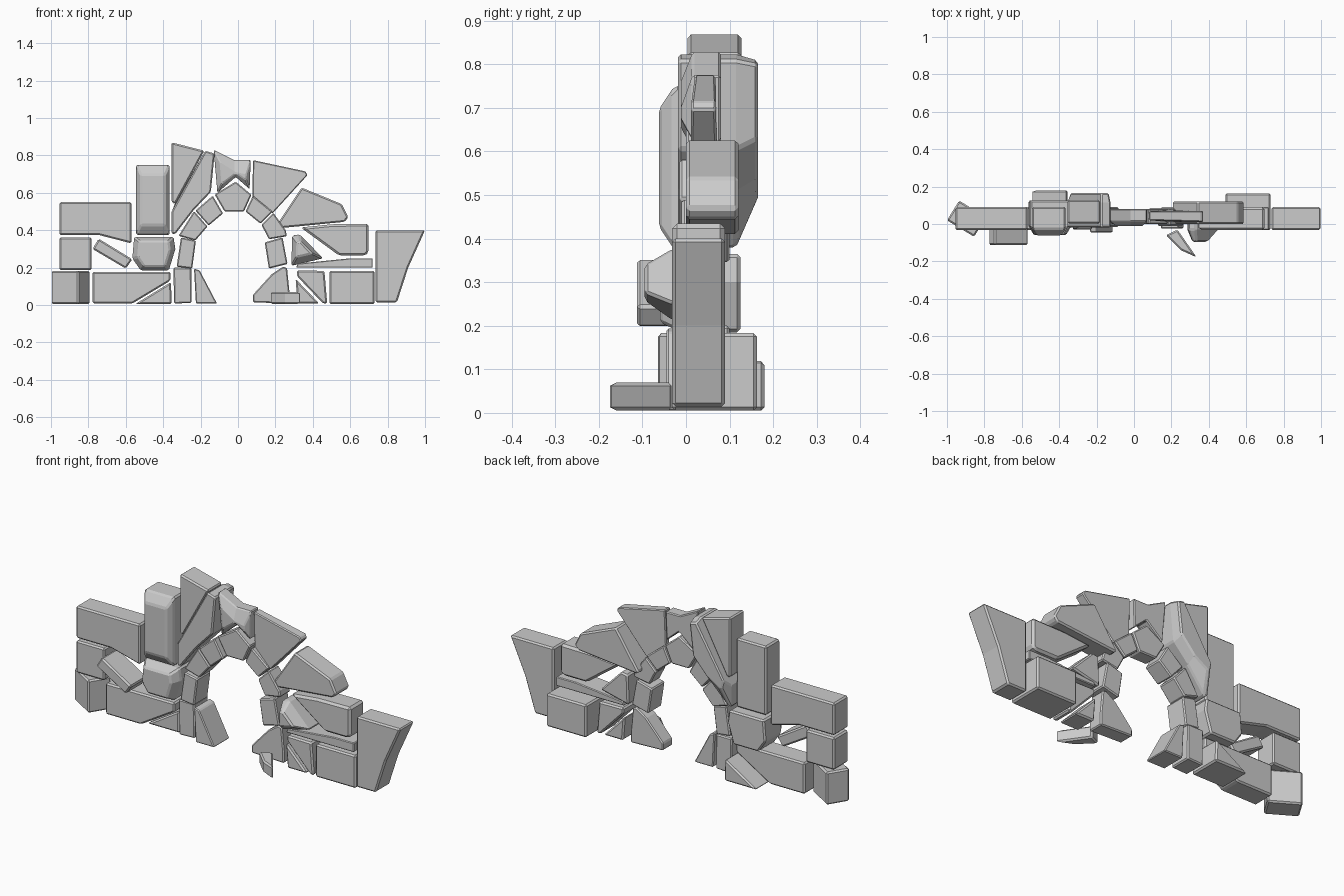
import bpy, bmesh
from mathutils import Vector


def finish(name, bm, bevel):
    bmesh.ops.recalc_face_normals(bm, faces=bm.faces)
    me = bpy.data.meshes.new(name)
    bm.to_mesh(me)
    bm.free()
    ob = bpy.data.objects.new(name, me)
    bpy.context.collection.objects.link(ob)
    if bevel:
        m = ob.modifiers.new("chipped_edges", 'BEVEL')
        m.width = bevel
        m.segments = 1
        m.limit_method = 'ANGLE'
    return ob


def loft(name, rings, bevel=0.008):
    """Skin a stack of matching point rings and cap both ends."""
    bm = bmesh.new()
    vs = [[bm.verts.new(p) for p in r] for r in rings]
    n = len(vs[0])
    for a, b in zip(vs, vs[1:]):
        for i in range(n):
            j = (i + 1) % n
            bm.faces.new((a[i], a[j], b[j], b[i]))
    bm.faces.new(vs[0])
    bm.faces.new(vs[-1])
    return finish(name, bm, bevel)


def stone(name, pts, y0, y1, nose=0, nose_scale=0.6, tail=0, tail_scale=0.6, bevel=0.008):
    """Stone with an x/z outline from y0 to y1; nose/tail taper the front/back."""
    c = Vector((sum(p[0] for p in pts) / len(pts), sum(p[1] for p in pts) / len(pts)))

    def ring(y, s):
        return [(c.x + (p[0] - c.x) * s, y, c.y + (p[1] - c.y) * s) for p in pts]
    rings = [ring(y0 + nose, 1), ring(y1 - tail, 1)]
    if nose:
        rings.insert(0, ring(y0, nose_scale))
    if tail:
        rings.append(ring(y1, tail_scale))
    return loft(name, rings, bevel)


def block(name, plan, z0, z1):
    """Upright block with an x/y footprint."""
    return loft(name, [[(x, y, z) for x, y in plan] for z in (z0, z1)])


def rect(x0, x1, z0, z1):
    return [(x0, z0), (x1, z0), (x1, z1), (x0, z1)]


F, B = -0.032, 0.09   # usual wall faces

# Left wall
block("turned_corner_stone", [(-1, .02), (-.855, -.068), (-.79, .037), (-.935, .125)], .005, .183)
stone("left_middle_stone", rect(-.955, -.783, .187, .362), F, B)
stone("left_upper_stone", [(-.955, .375), (-.745, .375), (-.57, .33), (-.57, .55), (-.955, .55)], F, B)
stone("tilted_slab", [(-.778, .30), (-.60, .195), (-.565, .245), (-.745, .355)], -.113, .03)
stone("left_base_stone", [(-.777, .008), (-.565, .008), (-.362, .13), (-.362, .178), (-.777, .178)], F, B)
stone("left_base_wedge", [(-.55, .005), (-.355, .005), (-.358, .123)], .0, .18)
stone("left_shoulder_stone", [(-.52, .185), (-.37, .185), (-.335, .30), (-.345, .365), (-.555, .365), (-.565, .25)],
      -.06, .125, nose=.05, nose_scale=.75)
stone("left_tall_stone", rect(-.545, -.365, .375, .75), -.062, B, nose=.035, nose_scale=.72)
stone("left_peak_stone", [(-.355, .55), (-.335, .54), (-.18, .825), (-.355, .87)], .003, .127)

# Crown wedge whose back is cut away towards the bottom
wedge = [(-.355, .38), (-.335, .38), (-.235, .51), (-.145, .605), (-.125, .81), (-.175, .825), (-.355, .50)]
back = [(-.33, .50), (-.315, .49), (-.235, .54), (-.155, .63), (-.135, .80), (-.175, .81), (-.34, .54)]
loft("left_crown_wedge", [[(x, -.018, z) for x, z in wedge],
                          [(x, .115, z) for x, z in wedge],
                          [(x, .165, z) for x, z in back]])

# Crown: notched keystone with a sunken lip
key = [(-.11, .60), (-.012, .685), (.062, .62), (.068, .775), (-.02, .775), (-.13, .83)]
face = [(-.085, .65), (-.012, .705), (.042, .67), (.045, .70), (-.02, .70), (-.095, .765)]
loft("notched_keystone", [[(x, -.012, z) for x, z in face],
                          [(x, .015, z) for x, z in key],
                          [(x, .08, z) for x, z in key]], .005)
loft("right_crown_stone", [[(.077, .03, .58), (.185, .01, .49), (.372, .012, .695), (.36, .012, .715), (.08, .02, .775)],
                           [(.077, .06, .58), (.185, .075, .49), (.372, .068, .695), (.36, .07, .715), (.08, .068, .775)]], .005)
stone("right_shoulder_stone", [(.21, .41), (.57, .445), (.59, .47), (.555, .54), (.34, .628), (.205, .425)], 0, .12)

# Right wall
stone("right_upper_stone", [(.335, .415), (.54, .265), (.68, .265), (.698, .28), (.698, .435), (.5, .432)], F, B, bevel=.014)
stone("right_faceted_stone", [(.285, .21), (.455, .25), (.33, .378), (.29, .372)], -.095, B, nose=.065, nose_scale=.5)
stone("right_thin_slab", [(.31, .20), (.72, .20), (.72, .25), (.60, .25), (.32, .222)], F, B, bevel=.004)
stone("right_end_stone", [(.735, .015), (.85, .015), (.91, .20), (1, .40), (.735, .40)], F, B)
stone("right_base_stone", rect(.488, .73, .005, .183), F, .163)
stone("right_base_half", [(.455, .008), (.477, .008), (.462, .183), (.315, .185), (.315, .155)], F, B)
stone("right_base_wedge", [(.318, .008), (.435, .008), (.308, .14)], F, B)
block("fallen_stone", [(.17, -.06), (.25, -.14), (.335, -.178), (.232, -.03)], .005, .07)

# Arch ring stones
ring_stones = [
    [(-.342, .008), (-.248, .012), (-.25, .20), (-.345, .20)],
    [(-.328, .205), (-.245, .195), (-.225, .345), (-.305, .362)],
    [(-.318, .37), (-.228, .345), (-.163, .42), (-.235, .503)],
    [(-.228, .505), (-.157, .425), (-.08, .49), (-.135, .585)],
    [(-.125, .592), (-.072, .50), (.032, .50), (.072, .59), (-.012, .66)],
    [(.08, .585), (.04, .50), (.12, .435), (.185, .50)],
    [(.19, .493), (.125, .43), (.165, .352), (.262, .368), (.255, .40)],
    [(.143, .335), (.165, .195), (.265, .22), (.238, .362)],
]
depths = [(-.02, .10), (-.03, .09), (-.01, .10), (-.015, .09), (.0, .08), (.0, .08), (-.01, .08), (-.025, .09)]
for i, (pts, (a, b)) in enumerate(zip(ring_stones, depths), 1):
    stone(f"arch_stone_{i}", pts, a, b, bevel=.006)

# Feet inside the opening
stone("left_foot_wedge", [(-.225, .008), (-.112, .008), (-.205, .185), (-.235, .195)], -.045, B, bevel=.005)
stone("right_foot_stone", [(.08, .015), (.275, .008), (.275, .07), (.262, .20), (.24, .205), (.18, .165), (.08, .055)],
      .0, .085, bevel=.006)
